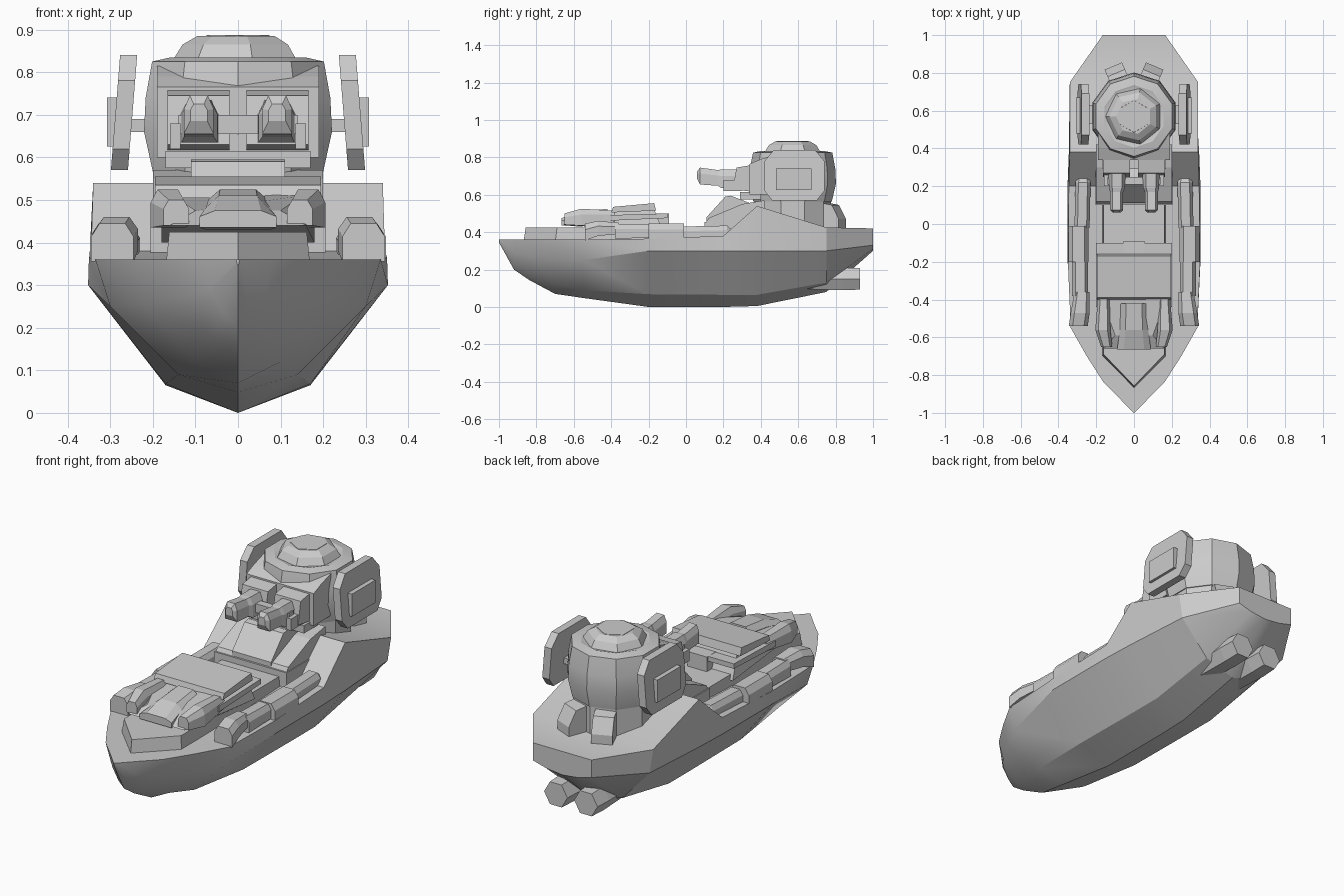
import bpy, bmesh, math
from mathutils import Matrix, Vector

if "Cube" in bpy.data.objects:
    bpy.data.objects.remove(bpy.data.objects["Cube"])


def finish(name, bm, smooth=None):
    bmesh.ops.remove_doubles(bm, verts=bm.verts, dist=1e-5)
    bmesh.ops.recalc_face_normals(bm, faces=bm.faces)
    me = bpy.data.meshes.new(name)
    bm.to_mesh(me)
    bm.free()
    ob = bpy.data.objects.new(name, me)
    bpy.context.collection.objects.link(ob)
    if smooth:
        bpy.ops.object.select_all(action='DESELECT')
        ob.select_set(True)
        bpy.context.view_layer.objects.active = ob
        bpy.ops.object.shade_smooth_by_angle(angle=math.radians(smooth))
    return ob


def loft(name, rings, smooth=None):
    """Skin closed rings of equal length and cap both ends."""
    bm = bmesh.new()
    vs = [[bm.verts.new(p) for p in r] for r in rings]
    n = len(rings[0])
    for a, b in zip(vs, vs[1:]):
        for i in range(n):
            j = (i + 1) % n
            bm.faces.new((a[i], a[j], b[j], b[i]))
    bm.faces.new(vs[0])
    bm.faces.new(vs[-1][::-1])
    return finish(name, bm, smooth)


def side_prism(name, profile, x0, x1, inset=0):
    """Extrude a (y, z) profile along x."""
    return loft(name, [[(x, y, z) for y, z in profile] for x in (x0, x1)])


def box(name, x, y, z):
    return side_prism(name, [(y[0], z[0]), (y[1], z[0]), (y[1], z[1]), (y[0], z[1])], *x)


def tube(name, path):
    """Rectangular bar through stations (x, y, z, half width, half height) with cut top corners."""
    rings = []
    for x, y, z, w, h in path:
        rings.append([(x - w, y, z - h), (x + w, y, z - h), (x + w, y, z + h * .3),
                      (x + w * .6, y, z + h), (x - w * .6, y, z + h), (x - w, y, z + h * .3)])
    return loft(name, rings)


def turned(name, rings, n, y, smooth=None):
    """Faceted round part from (radius, z) rings."""
    a = [math.tau * (i + .5) / n for i in range(n)]
    return loft(name, [[(r * math.cos(t), y + r * math.sin(t), z) for t in a] for r, z in rings], smooth)


def mirror(ob):
    m = ob.modifiers.new("Mirror", 'MIRROR')
    m.use_bisect_axis[0] = False
    m.use_mirror_merge = False
    return ob


# Hull: y, deck half width and height, chine, bilge, keel height
stations = [
    (-1.00, .003, .36, .003, .355, .002, .35, .345),
    (-.92, .08, .36, .065, .29, .03, .23, .20),
    (-.84, .16, .36, .13, .27, .06, .18, .145),
    (-.70, .25, .36, .22, .255, .10, .12, .07),
    (-.55, .335, .36, .30, .25, .14, .09, .048),
    (-.20, .35, .365, .352, .30, .17, .068, .0),
    (.20, .345, .38, .352, .30, .17, .065, .0),
    (.38, .34, .54, .345, .30, .17, .065, .005),
    (.75, .34, .425, .32, .30, .165, .13, .08),
    (1.0, .165, .42, .165, .33, .09, .31, .30),
]
rings = []
for y, w, zd, wc, zc, wb, zb, zk in stations:
    half = [(w, zd), (wc, zc), (wb, zb)]
    ring = half + [(0, zk)] + [(-x, z) for x, z in reversed(half)]
    rings.append([(x, y, z) for x, z in ring])
loft("hull", rings, 28)

# Long deck trunk with a pointed nose
nose = [(-.17, .2), (.17, .2), (.17, -.70), (0, -.87), (-.17, -.70)]
loft("deck_trunk", [[(x, y, .34) for x, y in nose],
                    [(x * .95, y * .985, .425) for x, y in nose]])

# Forward cabin: tapered body, roof slab and rounded front lobes
loft("forward_cabin", [
    [(-.16, -.66, .44), (.16, -.66, .44), (.18, -.50, .44), (.18, -.12, .40), (-.18, -.12, .40), (-.18, -.50, .44)],
    [(-.10, -.59, .475), (.10, -.59, .475), (.15, -.45, .51), (.17, -.17, .52), (-.17, -.17, .52), (-.15, -.45, .51)]])
side_prism("cabin_roof", [(-.40, .505), (-.16, .515), (-.17, .555), (-.39, .535)], -.195, .195)
side_prism("cabin_underlip", [(-.44, .46), (-.10, .475), (-.10, .50), (-.44, .49)], -.20, .20)
mirror(tube("cabin_front_lobe", [(.145, -.65, .47, .03, .03), (.165, -.56, .48, .04, .045),
                                 (.16, -.38, .485, .03, .03)]))
tube("cabin_nose", [(0, -.665, .455, .09, .02), (0, -.56, .47, .075, .04), (0, -.42, .49, .07, .035)])
box("cabin_rear_step", (-.055, .055), (-.17, -.09), (.40, .50))

# Segmented side lockers, mirrored left and right
mirror(tube("side_locker_tip", [(.295, -.54, .40, .05, .045), (.285, -.47, .42, .05, .04),
                                (.275, -.36, .42, .04, .03)]))
mirror(tube("side_locker_front", [(.285, -.38, .405, .042, .04), (.285, -.19, .405, .042, .035)]))
mirror(tube("side_locker_middle", [(.295, -.20, .40, .053, .045), (.295, -.01, .40, .053, .045)]))
mirror(tube("side_locker_rear", [(.275, -.02, .395, .04, .035), (.27, .22, .40, .04, .035),
                                 (.27, .25, .39, .03, .02)]))

# Bridge block before the turret
box("bridge_base", (-.205, .205), (.10, .45), (.36, .455))
side_prism("bridge_slope", [(.11, .45), (.11, .48), (.21, .59), (.24, .595), (.38, .54), (.38, .45)], -.11, .11)
mirror(side_prism("bridge_shoulder", [(.10, .44), (.12, .475), (.30, .55), (.42, .57), (.42, .44)], .10, .20))

# Turret: collar, drum and dome
turned("turret_collar", [(.205, .40), (.205, .58)], 10, .57)
turned("turret_drum", [(.21, .565), (.232, .66), (.228, .74), (.212, .825), (.165, .835), (.15, .83)], 10, .57, 25)
turned("turret_dome", [(.158, .82), (.13, .865), (.095, .885)], 7, .57)
turned("turret_cap", [(.09, .87), (.085, .887)], 6, .57)

# Gun housing with two framed openings
side_prism("gun_housing", [(.34, .60), (.48, .60), (.48, .815), (.40, .79), (.34, .765)], -.19, .19)
box("housing_sill", (-.17, .17), (.29, .40), (.575, .615))
mirror(side_prism("gun_cradle", [(.25, .63), (.36, .615), (.36, .76), (.27, .745)], .02, .165))

# Twin guns
mirror(tube("gun", [(.092, .06, .705, .02, .02), (.092, .075, .70, .035, .045), (.092, .17, .69, .035, .042),
                    (.09, .19, .685, .042, .05), (.09, .27, .685, .045, .05)]))
mirror(box("gun_bracket", (.135, .16), (.20, .30), (.62, .68)))
box("gun_crossbar", (-.14, .14), (.21, .25), (.655, .70))

# Side radar panels on arms
plate = [(.42, .62), (.46, .57), (.70, .57), (.74, .62), (.74, .78), (.69, .84), (.47, .84), (.42, .78)]
lean = lambda z: (.70 - z) * .08
mirror(loft("radar_panel", [[(x + lean(z), y, z) for y, z in plate] for x in (.248, .288)]))
mirror(box("radar_back", (.28, .308), (.48, .67), (.625, .74)))
mirror(box("radar_arm", (.19, .26), (.53, .63), (.66, .69)))

# Stern exhaust boxes, angled outward
for s, label in ((1, "right"), (-1, "left")):
    ob = side_prism("stern_vent_" + label, [(-.07, .42), (.05, .42), (.05, .47), (.01, .545), (-.07, .56)], -.05, .05)
    ob.matrix_world = Matrix.Translation((.09 * s, .79, 0)) @ Matrix.Rotation(-.4 * s, 4, 'Z')

# Water jets under the stern
hexa = [math.tau * i / 6 for i in range(6)]
mirror(loft("water_jet", [[(.085 + r * math.cos(t), y, .15 + r * math.sin(t)) for t in hexa]
                          for y, r in ((.58, .06), (.84, .07), (.93, .066))]))
